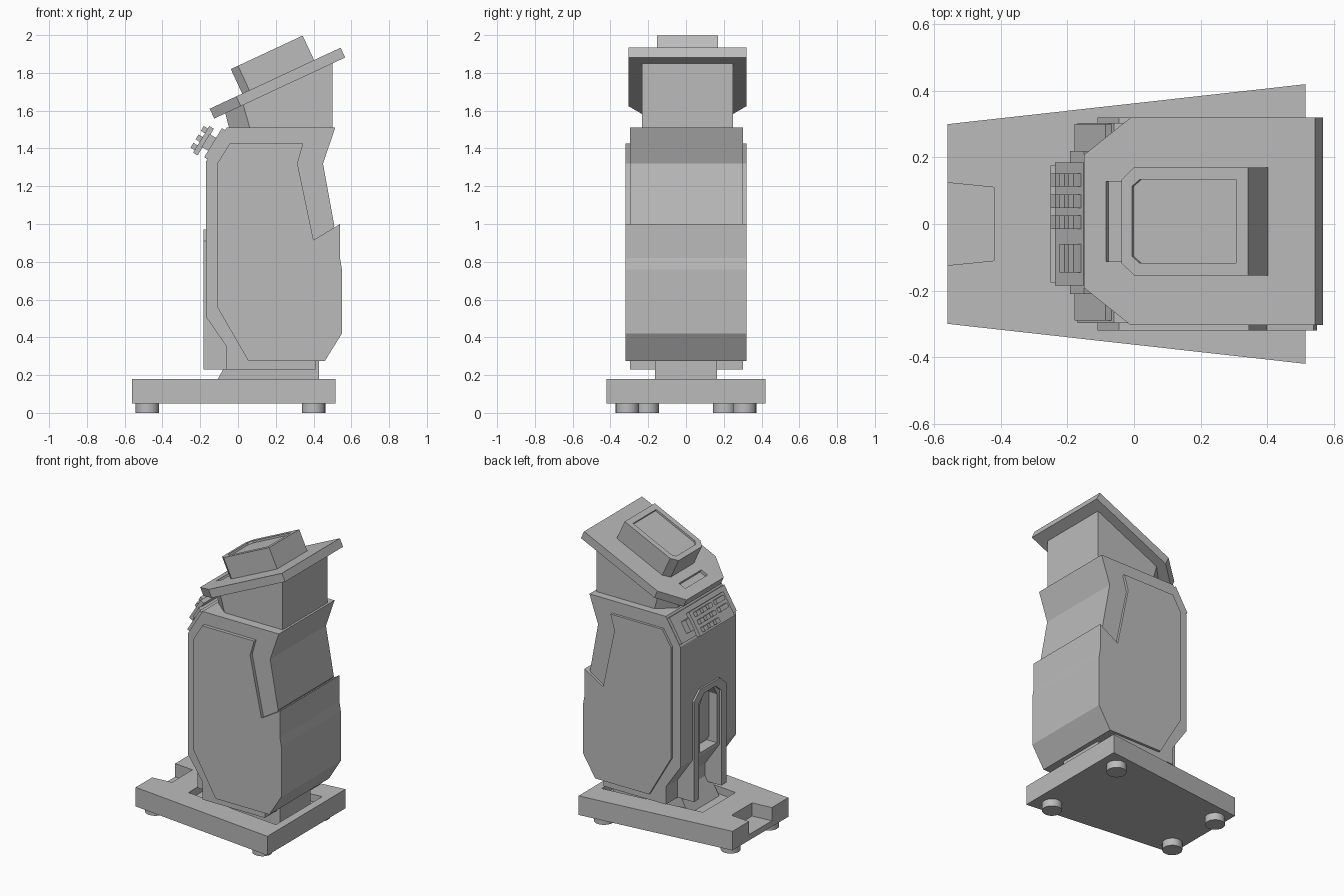
import bpy
import bmesh
from math import radians
from mathutils import Matrix, Vector

cube = bpy.data.objects.get("Cube")
if cube:
    bpy.data.objects.remove(cube, do_unlink=True)

grey = bpy.data.materials.new("plain grey")
grey.use_nodes = True
COLOR = (0.5, 0.5, 0.5, 1)
grey.diffuse_color = COLOR
grey.node_tree.nodes["Principled BSDF"].inputs["Base Color"].default_value = COLOR


def frame(origin, a, b, c):
    """Matrix with the three given axes as columns."""
    m = Matrix((a, b, c)).transposed().to_4x4()
    m.translation = Vector(origin)
    return m


MID = 0.008  # sideways offset of the upper assembly
X, Y, Z = Vector((1, 0, 0)), Vector((0, 1, 0)), Vector((0, 0, 1))
PLAN = frame((0, 0, 0), X, Y, Z)
SIDE = frame((0, 0, 0), X, Z, Y)
SIDE_MID = frame((0, MID, 0), X, Z, Y)
END = frame((0, 0, 0), Y, Z, X)


def tilted(origin, degrees):
    """Frame sloping up along x: local x up the slope, y sideways, z outward."""
    r = Matrix.Rotation(-radians(degrees), 3, 'Y')
    return frame(origin, r @ X, r @ Y, r @ Z)


HEAD = tilted((-0.15, MID, 1.61), 25)
SLOPE = tilted((-0.115, 0, 1.42), 58.6)


def loft(name, low, high, space=PLAN):
    """Closed solid between two matching loops of local points."""
    bm = bmesh.new()
    rings = [[bm.verts.new(space @ Vector(p)) for p in loop] for loop in (low, high)]
    bm.faces.new(rings[0])
    bm.faces.new(rings[1])
    n = len(low)
    for i in range(n):
        j = (i + 1) % n
        bm.faces.new((rings[0][i], rings[0][j], rings[1][j], rings[1][i]))
    bmesh.ops.recalc_face_normals(bm, faces=bm.faces)
    mesh = bpy.data.meshes.new(name)
    bm.to_mesh(mesh)
    bm.free()
    mesh.materials.append(grey)
    ob = bpy.data.objects.new(name, mesh)
    bpy.context.scene.collection.objects.link(ob)
    return ob


def prism(name, pts, lo, hi, space=PLAN):
    return loft(name, [(a, b, lo) for a, b in pts], [(a, b, hi) for a, b in pts], space)


def box(name, a0, a1, b0, b1, lo, hi, space=PLAN):
    return prism(name, [(a0, b0), (a1, b0), (a1, b1), (a0, b1)], lo, hi, space)


def mirrored(half):
    """Complete an outline that is symmetric about its first axis."""
    return half + [(a, -b) for a, b in reversed(half)]


def cut(ob, cutter):
    """Subtract the cutter and throw it away."""
    cutter.hide_render = True
    mod = ob.modifiers.new("cut", 'BOOLEAN')
    mod.operation, mod.solver, mod.object = 'DIFFERENCE', 'EXACT', cutter
    deps = bpy.context.evaluated_depsgraph_get()
    mesh = bpy.data.meshes.new_from_object(ob.evaluated_get(deps))
    ob.modifiers.clear()
    ob.data = mesh
    bpy.data.objects.remove(cutter, do_unlink=True)


# Base slab with end notch and a sunken well under the body
base = prism("base", mirrored([(-0.56, 0.30), (0.515, 0.42)]), 0.05, 0.18)
cut(base, prism("notch_cutter", mirrored([(-0.6, 0.128), (-0.42, 0.11)]), 0.09, 0.25))
cut(base, prism("well_cutter", mirrored([(-0.25, 0.175), (0.46, 0.25)]), 0.13, 0.25))

# Round feet
for x, y in ((-0.48, 0.205), (0.40, 0.31)):
    for side in (-1, 1):
        bpy.ops.mesh.primitive_cylinder_add(vertices=24, radius=0.062, depth=0.055,
                                            location=(x, side * y, 0.0275))
        foot = bpy.context.object
        foot.name = "foot"
        foot.data.materials.append(grey)
        bpy.ops.object.shade_smooth_by_angle()

# Pedestal
prism("pedestal", [(-0.14, 0.12), (0.43, 0.12), (0.43, 0.30), (-0.04, 0.30)],
      -0.165, 0.165, SIDE)

# Body core with a recess in its end
core = prism("body_core", [
    (-0.17, 1.33), (-0.06, 1.51), (0.515, 1.51), (0.45, 1.32), (0.51, 0.99),
    (0.41, 0.80), (0.41, 0.23), (-0.06, 0.23), (-0.06, 0.35), (-0.17, 0.51)],
    -0.305, 0.295, SIDE_MID)
cut(core, prism("recess_cutter", [(-0.09, 0.53), (0.09, 0.53), (0.09, 0.86),
                                  (0.055, 0.92), (-0.055, 0.92), (-0.09, 0.86)],
                -0.3, -0.06, END))

# Side panels joined by the lower shell
prism("side_shell", [
    (0.54, 1.0), (0.40, 0.915), (0.315, 1.32), (0.345, 1.425), (-0.045, 1.425),
    (-0.11, 1.32), (-0.11, 0.56), (0.055, 0.275), (0.46, 0.275), (0.55, 0.42),
    (0.55, 0.76), (0.54, 0.82)], -0.32, 0.32, SIDE)

# Arched frame whose legs stand clear below the body
arch = [(0.175, 0.23), (0.175, 0.91), (0.105, 0.97)]
inner = [(0.06, 0.93), (0.12, 0.88), (0.12, 0.23)]
outline = arch + [(-y, z) for y, z in reversed(arch)]
outline += [(-y, z) for y, z in reversed(inner)] + inner
prism("arched_frame", outline, -0.182, -0.06, END)

# Neck between body and sloping head
LOW = mirrored([(-0.045, 0.15), (0.065, 0.242), (0.5, 0.242)])
HIGH = mirrored([(-0.075, 0.15), (0.02, 0.242), (0.5, 0.242)])
loft("neck", [(x, y + MID, 1.50) for x, y in LOW],
     [(x, y + MID, 1.65 + x * 0.466) for x, y in HIGH])

# Head plate with slot
plate = prism("head_plate", mirrored([(0, 0.20), (0.155, 0.312), (0.765, 0.312)]),
              -0.057, 0, HEAD)
cut(plate, box("slot_cutter", 0.072, 0.125, -0.12, 0.12, -0.02, 0.05, HEAD))

# Screen housing with sunken screen
housing = prism("screen_housing", mirrored([(0.19, 0.125), (0.232, 0.162), (0.61, 0.162)]),
                -0.01, 0.143, HEAD)
cut(housing, prism("screen_cutter", mirrored([(0.225, 0.105), (0.25, 0.125), (0.57, 0.125)]),
                   0.13, 0.2, HEAD))

# Keypad mount, stem and pad
box("keypad_mount", -0.09, 0.09, -0.29, 0.30, -0.01, 0.02, SLOPE)
box("keypad_stem", -0.05, 0.03, -0.21, 0.22, 0, 0.06, SLOPE)
box("keypad", -0.10, 0.065, -0.185, 0.185, 0.055, 0.083, SLOPE)

# Keys: three by three small ones and two wide ones
ROWS = (-0.07, -0.018, 0.035)
for s in ROWS:
    for y in (0.005, 0.068, 0.132):
        box("key", s - 0.015, s + 0.015, y - 0.02, y + 0.02, 0.08, 0.108, SLOPE)
for s in ROWS[1:]:
    box("wide_key", s - 0.015, s + 0.015, -0.145, -0.06, 0.08, 0.108, SLOPE)
